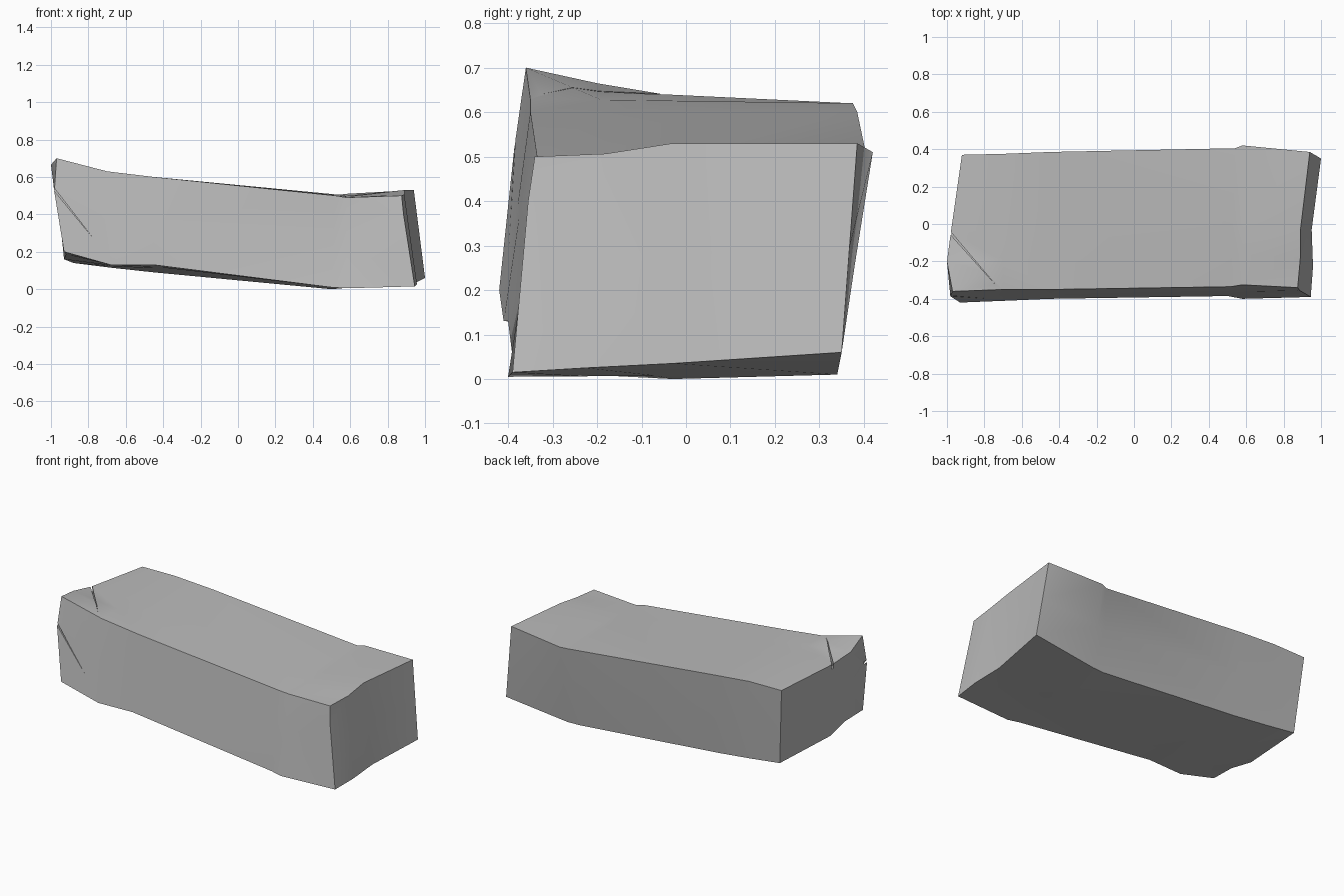
import bpy, bmesh, math
from mathutils import Vector

if "Cube" in bpy.data.objects:
    bpy.data.objects.remove(bpy.data.objects["Cube"], do_unlink=True)

# Stone colour
stone = bpy.data.materials.new("grey stone")
stone.use_nodes = True
stone.diffuse_color = (0.5, 0.5, 0.5, 1)
bsdf = stone.node_tree.nodes["Principled BSDF"]
bsdf.inputs["Base Color"].default_value = stone.diffuse_color
bsdf.inputs["Roughness"].default_value = 0.9

# The four long edges of the block, from the right end to the left end
top_front = [(-.97, -.36, .7), (-.7, -.35, .63), (-.45, -.35, .6),
             (.52, -.335, .5), (.58, -.325, .49), (.875, -.34, .5)]
top_back = [(-.92, .37, .62), (-.7, .375, .62), (-.45, .385, .6),
            (.54, .405, .505), (.58, .42, .51), (.94, .385, .53)]
low_front = [(-.93, -.42, .2), (-.68, -.41, .13), (-.45, -.4, .13),
             (.5, -.385, .01), (.58, -.4, .005), (.945, -.39, .015)]
low_back = [(-.88, .33, .14), (-.68, .33, .115), (-.45, .33, .09),
            (.5, .335, .01), (.58, .34, .01), (1, .35, .06)]

COLUMNS, ROWS = 4, 3
ACROSS = (0, .22, .45, 1)
LAST = len(top_front) - 1

# Worn or bulging points, keyed by station, column and row (row counts down)
worn = {
    (0, 1, 0): (-1, -.2, .665),
    (0, 2, 0): (-.98, -.05, .64),
    (0, 0, 1): (-.982, -.386, .52),
    (0, 2, 2): (-.93, -.1, .16),
    (3, 2, 2): (.5, -.03, 0),
    (LAST, 2, 0): (.89, -.03, .53),
    (LAST, 0, 1): (.885, -.355, .4),
    (LAST, 2, 2): (.95, -.03, .035),
}


def build_block():
    bm = bmesh.new()
    grid = {}
    for s in range(LAST + 1):
        tf, tb, lf, lb = (Vector(rail[s]) for rail in
                          (top_front, top_back, low_front, low_back))
        ends = []
        for c, t in enumerate(ACROSS):
            top = Vector(worn.get((s, c, 0), tf.lerp(tb, t)))
            low = Vector(worn.get((s, c, 2), lf.lerp(lb, t)))
            ends.append((top, low))
        for c, (top, low) in enumerate(ends):
            mid = Vector(worn.get((s, c, 1), top.lerp(low, .5)))
            for r, p in enumerate((top, mid, low)):
                grid[s, c, r] = bm.verts.new(p)

    # Skin around the cross-sections
    ring = [(c, 0) for c in range(COLUMNS)] + [(COLUMNS - 1, 1)]
    ring += [(c, 2) for c in reversed(range(COLUMNS))] + [(0, 1)]
    for s in range(LAST):
        for a, b in zip(ring, ring[1:] + ring[:1]):
            bm.faces.new([grid[s, *a], grid[s, *b],
                          grid[s + 1, *b], grid[s + 1, *a]])
    # End caps
    for s in (0, LAST):
        for c in range(COLUMNS - 1):
            for r in range(ROWS - 1):
                bm.faces.new([grid[s, c, r], grid[s, c + 1, r],
                              grid[s, c + 1, r + 1], grid[s, c, r + 1]])
    # Drop the inner points that no face uses
    bmesh.ops.delete(bm, geom=[v for v in bm.verts if not v.link_faces],
                     context='VERTS')
    bmesh.ops.triangulate(bm, faces=bm.faces[:])
    bmesh.ops.recalc_face_normals(bm, faces=bm.faces[:])
    return finish(bm, "stone_block")


def finish(bm, name):
    mesh = bpy.data.meshes.new(name)
    bm.to_mesh(mesh)
    bm.free()
    mesh.materials.append(stone)
    obj = bpy.data.objects.new(name, mesh)
    bpy.context.collection.objects.link(obj)
    return obj


def crack_cutter(name, start, tip, normal, width, depth):
    """Thin wedge, widest at its start, pushed into the surface."""
    start, tip, normal = Vector(start), Vector(tip), Vector(normal)
    side = (tip - start).cross(normal).normalized() * width / 2
    start -= (tip - start) * .1
    bm = bmesh.new()
    verts = [bm.verts.new(p + normal * d) for d in (depth, -depth)
             for p in (start + side, start - side, tip)]
    bmesh.ops.convex_hull(bm, input=verts)
    bmesh.ops.recalc_face_normals(bm, faces=bm.faces[:])
    obj = finish(bm, name)
    obj.hide_render = True
    return obj


block = build_block()

# Cracks at the chipped corner
cutters = [
    crack_cutter("top_crack_cutter", (-.98, -.05, .64), (-.74, -.325, .63),
                 (0, 0, 1), .012, .03),
    crack_cutter("front_crack_cutter", (-.98, -.385, .53), (-.78, -.385, .28),
                 (0, -1, 0), .01, .03),
]
bpy.context.view_layer.objects.active = block
block.select_set(True)
for cutter in cutters:
    mod = block.modifiers.new(cutter.name, 'BOOLEAN')
    mod.operation = 'DIFFERENCE'
    mod.solver = 'EXACT'
    mod.object = cutter
    bpy.ops.object.modifier_apply(modifier=mod.name)
    bpy.data.objects.remove(cutter, do_unlink=True)

bpy.ops.object.shade_smooth_by_angle(angle=math.radians(30))
